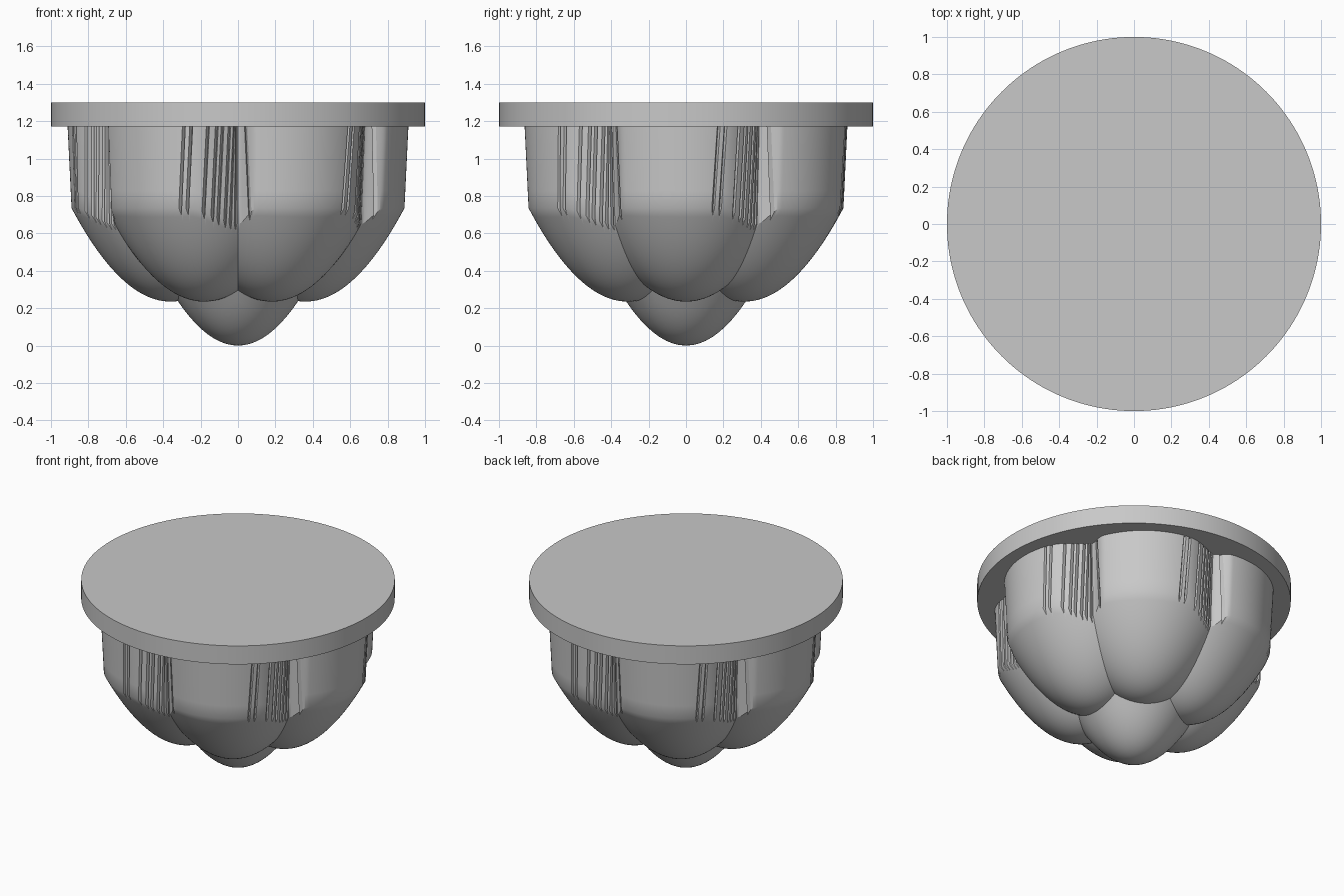
import bpy
import bmesh
from math import sin, cos, sqrt, radians

cube = bpy.data.objects.get("Cube")
if cube:
    bpy.data.objects.remove(cube, do_unlink=True)

grey = bpy.data.materials.new("light_grey")
grey.use_nodes = True
grey.diffuse_color = (0.58, 0.58, 0.58, 1)
grey.node_tree.nodes["Principled BSDF"].inputs["Base Color"].default_value = grey.diffuse_color

LOBES = 6
STEPS = 120              # columns in each sixth of the body
AXIS = 0.36              # distance of the lobe axes from the centre
LOBE_BASE, LOBE_K = 0.235, 1.78
NOSE_K = 2.3
WALL_TOP = 1.19
GROOVES = (-20.5, -18, -12.5, -9.5, -7.5, -5, -3, -1, 4.5)   # degrees from a seam


def smooth(t):
    t = max(0.0, min(1.0, t))
    return t * t * (3 - 2 * t)


def lobe_angle(s):
    """Angle to the nearest lobe axis, for s degrees from a seam."""
    return radians(30 - abs(s))


def lobe_height(r, s):
    d2 = r * r - 2 * r * AXIS * cos(lobe_angle(s)) + AXIS * AXIS
    return LOBE_BASE + LOBE_K * d2


def crease_radius(s):
    """Where the nose bowl meets the lobe bowl."""
    a = NOSE_K - LOBE_K
    b = 2 * LOBE_K * AXIS * cos(lobe_angle(s))
    c = LOBE_BASE + LOBE_K * AXIS * AXIS
    return (sqrt(b * b + 4 * a * c) - b) / (2 * a)


def wall_radius(s, groove, t):
    """Scalloped wall outline with narrow grooves beside each seam."""
    dip = smooth(1 + s / 18) if s < 0 else smooth(1 - s / 7)
    d = 0.53 - 0.047 * dip - 0.022 * groove + 0.022 * t
    a = lobe_angle(s)
    return AXIS * cos(a) + sqrt(d * d - (AXIS * sin(a)) ** 2)


def lean(s):
    """Sideways drift of the grooves toward the seam, in degrees."""
    if s < 0:
        return 1.8 * smooth(-s / 4) * smooth((s + 29) / 6)
    return -1.6 * smooth(s / 4) * smooth((14 - s) / 9)


def column(index):
    """Points from the nose to the wall top at one angle."""
    sector, i = divmod(index, STEPS)
    s = i * 60 / STEPS - 30
    theta = sector * 60 + 30 + s
    groove = 1 if s in GROOVES else 0
    crease, edge = crease_radius(s), wall_radius(s, groove, 0)
    points = []
    for k in range(1, 11):
        r = crease * k / 10
        points.append((r, theta, NOSE_K * r * r))
    for k in range(1, 23):
        r = crease + (edge - crease) * k / 22
        points.append((r, theta, lobe_height(r, s)))
    z0 = points[-1][2]
    for k in range(1, 6):
        t = k / 5
        s2 = s + lean(s) * t
        points.append((wall_radius(s2, groove, t), theta + s2 - s, z0 + (WALL_TOP - z0) * t))
    return [(r * cos(radians(a)), r * sin(radians(a)), z) for r, a, z in points]


# Lobed body with pointed nose
bm = bmesh.new()
tip = bm.verts.new((0, 0, 0))
columns = [[bm.verts.new(p) for p in column(n)] for n in range(LOBES * STEPS)]
for n, here in enumerate(columns):
    after = columns[(n + 1) % len(columns)]
    bm.faces.new((tip, after[0], here[0]))
    for k in range(len(here) - 1):
        bm.faces.new((here[k], after[k], after[k + 1], here[k + 1]))
bm.faces.new([col[-1] for col in columns])
bmesh.ops.recalc_face_normals(bm, faces=bm.faces)
mesh = bpy.data.meshes.new("lobed_body")
bm.to_mesh(mesh)
bm.free()
body = bpy.data.objects.new("lobed_body", mesh)
bpy.context.collection.objects.link(body)

# Round cover plate
bpy.ops.mesh.primitive_cylinder_add(vertices=160, radius=1, depth=0.13, location=(0, 0, 1.235))
plate = bpy.context.object
plate.name = "cover_plate"

for obj in (body, plate):
    obj.data.materials.append(grey)
    bpy.ops.object.select_all(action="DESELECT")
    obj.select_set(True)
    bpy.context.view_layer.objects.active = obj
    bpy.ops.object.shade_smooth_by_angle(angle=radians(30))
